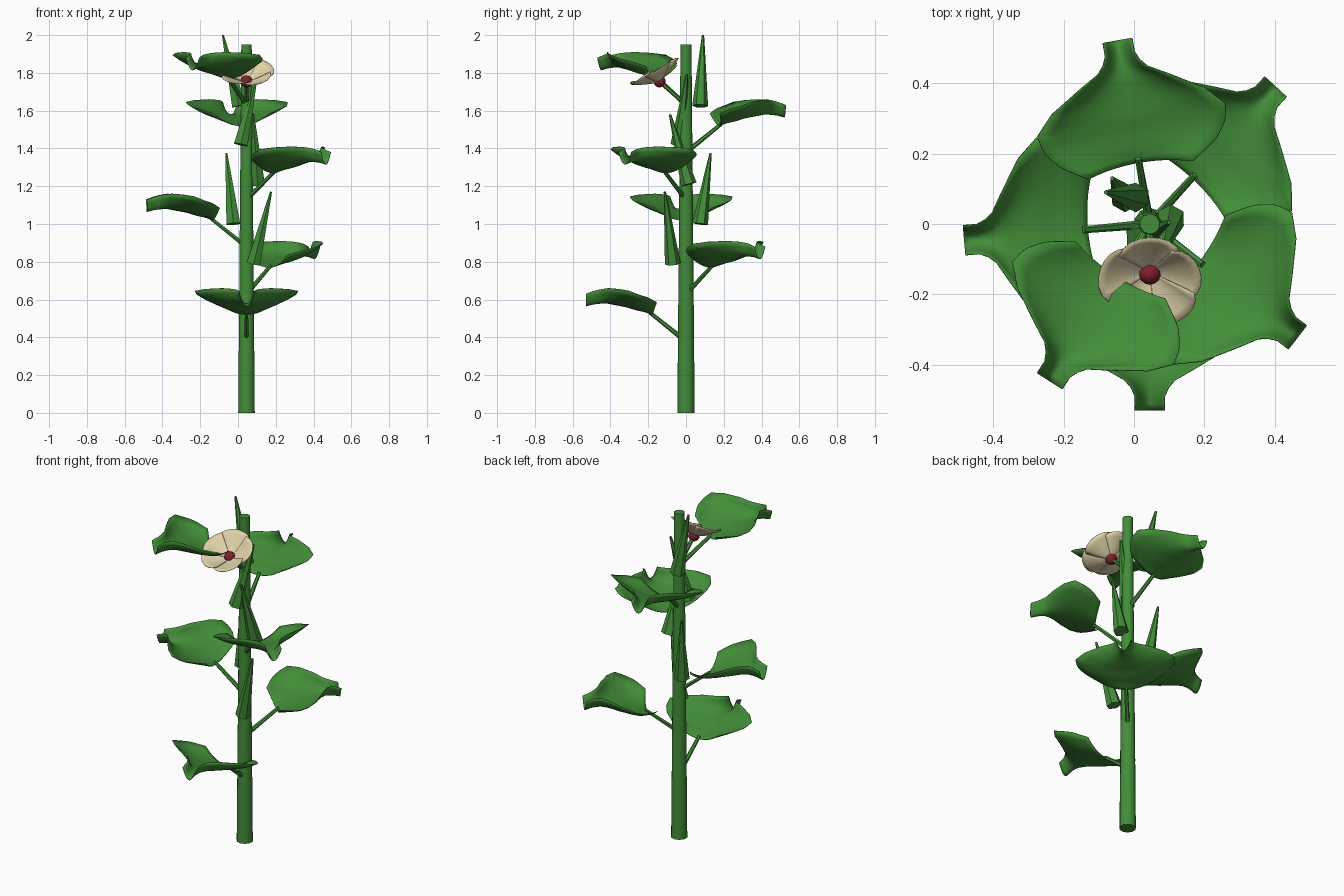
import bpy, math
from mathutils import Vector, Matrix

if "Cube" in bpy.data.objects:
    bpy.data.objects.remove(bpy.data.objects["Cube"])

SX = 0.045  # stem axis x


def material(name, rgb):
    m = bpy.data.materials.new(name)
    m.diffuse_color = (*rgb, 1)
    m.use_nodes = True
    m.node_tree.nodes["Principled BSDF"].inputs["Base Color"].default_value = m.diffuse_color
    return m


GREEN = material("leaf_green", (0.055, 0.27, 0.04))
CREAM = material("petal_cream", (0.74, 0.64, 0.39))
RED = material("deep_red", (0.22, 0.014, 0.03))


def rod(name, a, b, r1, r2, sides, mat, smooth=40):
    """Tapered cylinder from point a to point b."""
    a, b = Vector(a), Vector(b)
    bpy.ops.mesh.primitive_cone_add(vertices=sides, radius1=r1, radius2=r2, depth=(b - a).length)
    o = bpy.context.object
    o.name = name
    q = Vector((0, 0, 1)).rotation_difference((b - a).normalized())
    o.matrix_world = Matrix.Translation((a + b) / 2) @ q.to_matrix().to_4x4()
    o.data.materials.append(mat)
    if smooth:
        bpy.ops.object.shade_smooth_by_angle(angle=math.radians(smooth))
    return o


def sheet(name, f, nu, nv, mat, matrix):
    """Grid surface from f(u, t), u in 0..1 and t in -1..1."""
    verts = [f(i / nu, 2 * j / nv - 1) for i in range(nu + 1) for j in range(nv + 1)]
    w = nv + 1
    faces = [(i * w + j, (i + 1) * w + j, (i + 1) * w + j + 1, i * w + j + 1)
             for i in range(nu) for j in range(nv)]
    me = bpy.data.meshes.new(name)
    me.from_pydata(verts, [], faces)
    me.materials.append(mat)
    me.shade_smooth()
    o = bpy.data.objects.new(name, me)
    o.matrix_world = matrix
    bpy.context.collection.objects.link(o)
    s = o.modifiers.new("thickness", 'SOLIDIFY')
    s.thickness = 0.003
    s.offset = 0
    return o


def interp(x, table):
    for (x0, *a), (x1, *b) in zip(table, table[1:]):
        if x <= x1:
            k = (x - x0) / (x1 - x0)
            return [p + (q - p) * k for p, q in zip(a, b)]
    return table[-1][1:]


# u, distance, half width, rib height, edge lift
LEAF = [(0, .155, .15, .12, .065), (.13, .20, .222, .135, .075), (.27, .25, .262, .145, .08),
        (.4, .30, .272, .16, .085), (.55, .355, .22, .17, .085), (.7, .41, .13, .18, .08),
        (.82, .45, .06, .18, .075), (.9, .49, .042, .175, .07), (1, .53, .042, .165, .065)]


def leaf_point(u, t):
    r, w, z, lift = interp(u, LEAF)
    bow = 0.022 * (1 - t * t) * (1 - u)
    return (r + bow, t * w, z + lift * t * t)


# Main stem
rod("stem", (SX, 0, 0), (SX, 0, 1.95), 0.046, 0.029, 10, GREEN)

# Six leaves spiralling up the stem by the golden angle
for i in range(6):
    ang = math.radians(-90 + 137.5 * i)
    z = 0.4 + 0.25 * i
    d = Vector((math.cos(ang), math.sin(ang), 0))
    base = Vector((SX, 0, z))
    rod(f"leaf_stalk_{i}", base + d * 0.02 + Vector((0, 0, -.005)),
        base + d * 0.19 + Vector((0, 0, 0.13)), 0.013, 0.010, 6, GREEN)
    sheet(f"leaf_{i}", leaf_point, 20, 12, GREEN,
          Matrix.Translation(base) @ Matrix.Rotation(ang, 4, 'Z'))

# Five upright tapered pods around the stem: base, tip
PODS = [((.082, -.07, .79), (.175, -.112, 1.17)),
        ((-.025, .075, 1.0), (-.062, .13, 1.375)),
        ((.105, .015, 1.21), (.08, -.085, 1.58)),
        ((.015, -.04, 1.42), (.1, .005, 1.79)),
        ((.005, .075, 1.625), (-.08, .09, 2.0))]
for i, (a, b) in enumerate(PODS):
    rod(f"pod_{i}", a, b, 0.042, 0.006, 6, GREEN, smooth=0)

# Flower: stalk, five overlapping petals in a tilted cup, red centre
C = Vector((SX, -.14, 1.755))
rod("flower_stalk", (SX, -.01, 1.64), C, 0.011, 0.011, 6, GREEN)


def petal_point(u, t):
    r = 0.148 * (0.05 + 0.95 * u) * (1 - 0.13 * abs(t) ** 3)
    a = t * math.radians(43)
    return (r * math.cos(a), r * math.sin(a), 0.065 * u ** 1.2 + 0.008 * t * u - 0.006 * (1 - t * t) * u)


tilt = Matrix.Translation(C) @ Matrix.Rotation(math.radians(29), 4, 'X')
for i in range(5):
    sheet(f"petal_{i}", petal_point, 6, 8, CREAM,
          tilt @ Matrix.Rotation(math.radians(90 + 72 * i), 4, 'Z'))

bpy.ops.mesh.primitive_uv_sphere_add(segments=14, ring_count=8, radius=0.032, location=C)
o = bpy.context.object
o.name = "flower_centre"
o.data.materials.append(RED)
bpy.ops.object.shade_smooth_by_angle(angle=math.radians(40))
